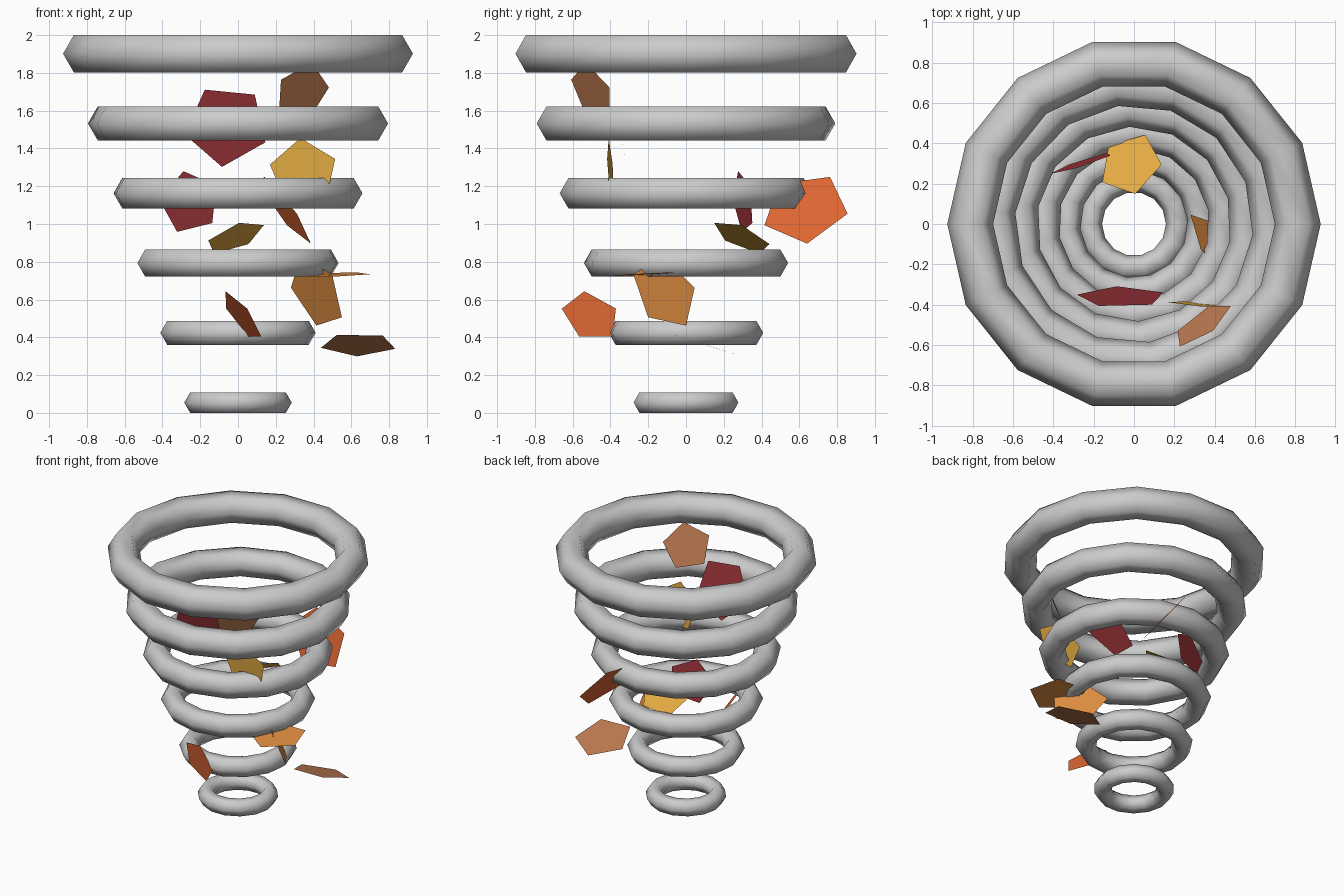
import bpy
import bmesh
from math import cos, sin, pi, radians
from mathutils import Vector

if "Cube" in bpy.data.objects:
    bpy.data.objects.remove(bpy.data.objects["Cube"])


def make_object(name, bm, material=None):
    mesh = bpy.data.meshes.new(name)
    bm.to_mesh(mesh)
    bm.free()
    obj = bpy.data.objects.new(name, mesh)
    bpy.context.collection.objects.link(obj)
    if material:
        mesh.materials.append(material)
    return obj


def make_material(name, hex_colour):
    mat = bpy.data.materials.new(name)
    rgb = [int(hex_colour[i:i + 2], 16) / 255 for i in (0, 2, 4)]
    mat.diffuse_color = [((c + 0.055) / 1.055) ** 2.4 for c in rgb] + [1]
    mat.use_nodes = True
    mat.node_tree.nodes["Principled BSDF"].inputs["Base Color"].default_value = mat.diffuse_color
    return mat


def ring(name, outer, tube, z, turn, sides=14, section=6):
    """Low-poly torus with a hexagonal tube, one corner pointing outward."""
    bm = bmesh.new()
    loops = []
    for i in range(sides):
        a = turn + 2 * pi * i / sides
        loop = []
        for j in range(section):
            b = 2 * pi * j / section
            r = outer - tube + tube * cos(b)
            loop.append(bm.verts.new((r * cos(a), r * sin(a), z + tube * sin(b))))
        loops.append(loop)
    for i in range(sides):
        p, q = loops[i], loops[(i + 1) % sides]
        for j in range(section):
            k = (j + 1) % section
            bm.faces.new((p[j], q[j], q[k], p[k])).smooth = True
    make_object(name, bm)


def leaf(name, material, radius, centre, first, second):
    """Flat regular pentagon; first = a corner direction, second = in-plane hint."""
    c, u, w = Vector(centre), Vector(first).normalized(), Vector(second)
    w = (w - u * w.dot(u)).normalized()
    bm = bmesh.new()
    bm.faces.new([bm.verts.new(c + radius * (u * cos(k * 2 * pi / 5) + w * sin(k * 2 * pi / 5)))
                  for k in range(5)])
    make_object(name, bm, material)


# Whirlwind rings, growing and twisting upward
for i in range(6):
    ring(f"wind_ring_{i + 1}", 0.2845 + 0.1283 * i, 0.063 + 0.01014 * i,
         0.0546 + 0.3694 * i, radians(36 / 7) * i)

# Autumn leaf colours
red = make_material("leaf_red", "9B3338")
yellow = make_material("leaf_yellow", "E5AC42")
orange = make_material("leaf_orange", "DE6633")
tan = make_material("leaf_tan", "C07C52")
amber = make_material("leaf_amber", "E89444")

# Flying leaves: colour, radius, centre, corner direction, in-plane direction
leaves = [
    (red, 0.226, (-0.062, -0.361, 1.521), (-0.113, -0.045, 0.189), (0.152, -0.039, 0.164)),
    (tan, 0.172, (0.338, -0.496, 1.694), (0.31, -0.20, 0.93), (0.262, 0.194, -0.01)),
    (yellow, 0.183, (0.347, -0.40, 1.273), (-0.09, -0.05, 0.99), (0.348, -0.03, 0.037)),
    (red, 0.170, (-0.256, 0.302, 1.115), (-0.034, -0.027, 0.17), (0.141, 0.036, 0.105)),
    (orange, 0.235, (0.241, 0.633, 1.081), (-0.103, 0.132, 0.172), (0.069, 0.222, -0.024)),
    (yellow, 0.167, (-0.017, 0.296, 0.93), (0.022, -0.141, 0.073), (0.157, 0.004, 0.063)),
    (amber, 0.205, (0.505, -0.235, 0.732), (0.6, 0.8, 0.06), (-0.8, 0.6, 0.01)),
    (tan, 0.207, (0.638, 0.10, 0.361), (-0.008, 0.195, -0.061), (0.198, 0.05, -0.016)),
    (orange, 0.162, (0.02, -0.504, 0.511), (-0.09, -0.036, 0.139), (-0.09, 0.137, 0.049)),
    (amber, 0.209, (0.415, -0.112, 0.639), (0, 0.536, -0.844), (0.135, -0.088, -0.134)),
]
for n, data in enumerate(leaves):
    leaf(f"leaf_{n + 1}", *data)
